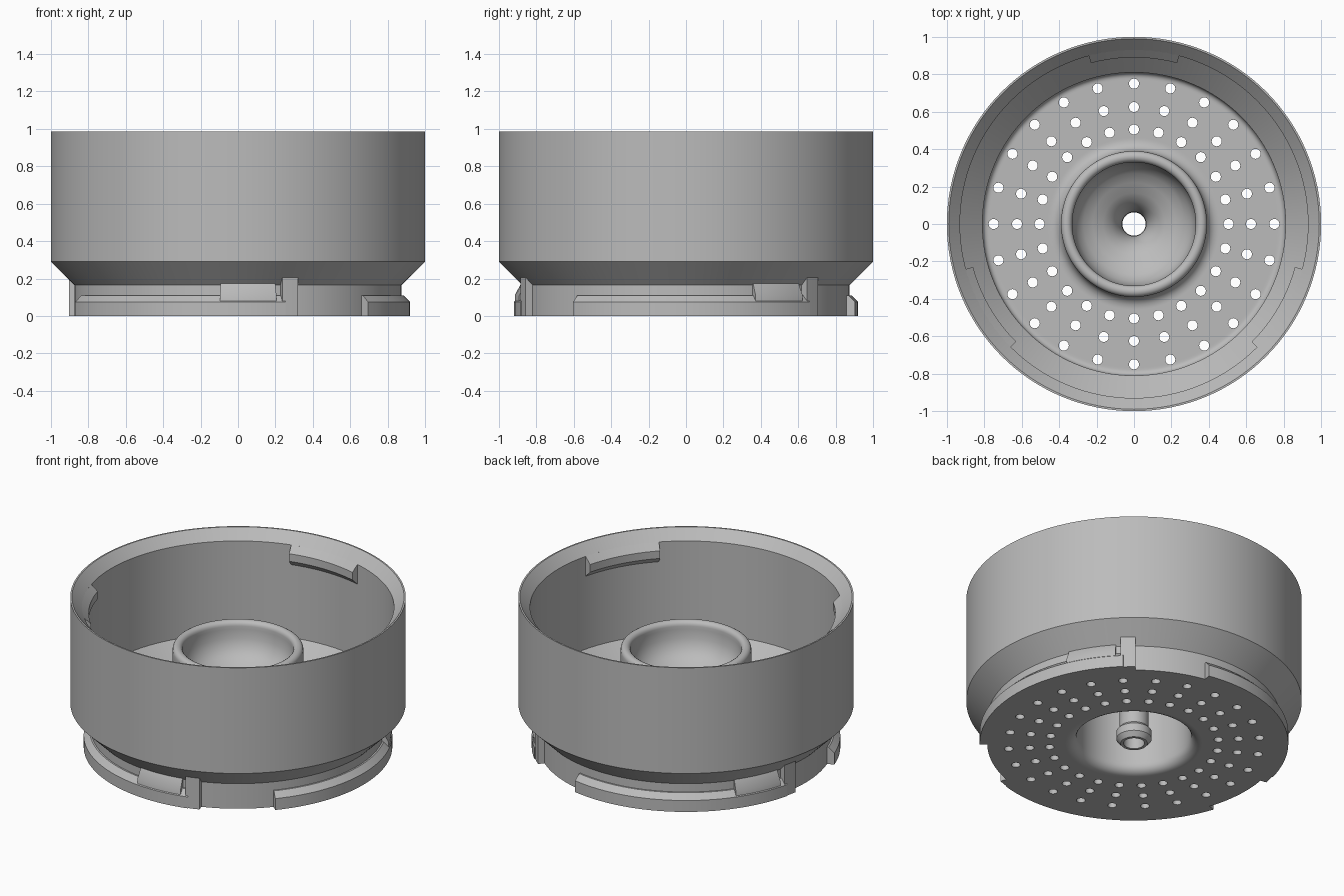
import bpy, bmesh, math

cube = bpy.data.objects.get("Cube")
if cube:
    bpy.data.objects.remove(cube, do_unlink=True)

SEGMENTS = 128

gray = bpy.data.materials.new("plain gray")
gray.use_nodes = True
gray.diffuse_color = (0.5, 0.5, 0.5, 1)
gray.node_tree.nodes["Principled BSDF"].inputs["Base Color"].default_value = (0.5, 0.5, 0.5, 1)


def finish(bm, name):
    """Turn a bmesh into a linked object with outward normals."""
    bmesh.ops.recalc_face_normals(bm, faces=bm.faces)
    mesh = bpy.data.meshes.new(name)
    bm.to_mesh(mesh)
    bm.free()
    mesh.materials.append(gray)
    obj = bpy.data.objects.new(name, mesh)
    bpy.context.collection.objects.link(obj)
    return obj


def smooth(obj):
    bpy.ops.object.select_all(action="DESELECT")
    obj.select_set(True)
    bpy.context.view_layer.objects.active = obj
    bpy.ops.object.shade_smooth_by_angle(angle=math.radians(28))


def sweep(name, profile, start=0, end=360, steps=SEGMENTS):
    """Sweep a closed (radius, height) profile around z, capped unless a full turn."""
    bm = bmesh.new()
    full = end - start == 360
    rings = []
    for i in range(steps if full else steps + 1):
        a = math.radians(start + (end - start) * i / steps)
        rings.append([bm.verts.new((r * math.cos(a), r * math.sin(a), z)) for r, z in profile])
    n = len(profile)
    for i in range(steps):
        here, there = rings[i], rings[(i + 1) % len(rings)]
        for j in range(n):
            k = (j + 1) % n
            bm.faces.new((here[j], here[k], there[k], there[j]))
    if not full:
        bm.faces.new(rings[0])
        bm.faces.new(rings[-1])
    return finish(bm, name)


def fillet(cx, cz, radius, a0, a1, steps=5):
    """Points along a rounded corner of the profile."""
    angles = [math.radians(a0 + (a1 - a0) * i / steps) for i in range(steps + 1)]
    return [(cx + radius * math.cos(a), cz + radius * math.sin(a)) for a in angles]


# Basket: outer shell, chamfered rim, stepped wall, floor, hollow hub and spout
basket_profile = (
    [(0.875, 0), (0.875, 0.165), (1, 0.29), (1, 0.985), (0.99, 0.985)]
    + [(0.93, 0.92), (0.93, 0.31), (0.81, 0.19)]
    + fillet(0.78, 0.10, 0.03, 0, -90)
    + [(0.77, 0.07), (0.46, 0.07)]
    + fillet(0.45, 0.13, 0.06, 270, 180)
    + [(0.39, 0.15), (0.39, 0.62)]
    + fillet(0.36, 0.64, 0.03, 0, 180, 8)
    + [(0.33, 0.62), (0.325, 0.56), (0.305, 0.505), (0.27, 0.465), (0.22, 0.435)]
    + [(0.165, 0.41), (0.12, 0.375), (0.085, 0.325), (0.065, 0.26), (0.062, 0.2)]
    + [(0.062, 0), (0.08, 0), (0.105, 0.03), (0.105, 0.08), (0.087, 0.1), (0.087, 0.25)]
    + [(0.11, 0.3), (0.16, 0.35), (0.25, 0.39), (0.31, 0.44), (0.34, 0.42), (0.34, 0.1)]
    + fillet(0.4, 0.06, 0.06, 180, 270)
    + [(0.41, 0)]
)
basket = sweep("basket", basket_profile)

# Perforations: three rings of small holes through the floor
bm = bmesh.new()
for ring in (0.505, 0.625, 0.75):
    for i in range(24):
        a = math.tau * i / 24
        made = bmesh.ops.create_cone(bm, cap_ends=True, segments=16,
                                     radius1=0.027, radius2=0.027, depth=0.3)
        bmesh.ops.translate(bm, verts=made["verts"],
                            vec=(ring * math.cos(a), ring * math.sin(a), 0.03))
cutter = finish(bm, "hole_cutter")
cutter.hide_render = True

bpy.context.view_layer.objects.active = basket
cut = basket.modifiers.new("holes", "BOOLEAN")
cut.operation = "DIFFERENCE"
cut.solver = "EXACT"
cut.object = cutter
bpy.ops.object.modifier_apply(modifier=cut.name)
bpy.data.objects.remove(cutter, do_unlink=True)
smooth(basket)

# Bayonet fittings, repeated three times around the axis
tab = [(0.96, 0.95), (0.89, 0.88), (0.89, 0.83), (0.93, 0.79), (0.96, 0.79)]
lug = [(0.85, 0), (0.92, 0), (0.92, 0.075), (0.885, 0.11), (0.85, 0.11)]
detent = [(0.85, 0.05), (0.915, 0.05), (0.915, 0.11), (0.88, 0.178), (0.85, 0.178)]
stop = [(0.85, 0), (0.915, 0), (0.915, 0.208), (0.85, 0.208)]
for n, turn in enumerate((0, 120, 240), 1):
    for part, profile, start, end in (
        ("rim_tab", tab, 75, 105),
        ("base_lug", lug, -41, 46),
        ("lug_detent", detent, 24, 43),
        ("lug_stop", stop, 45, 50.5),
    ):
        steps = max(2, round((end - start) / 3))
        smooth(sweep(f"{part}_{n}", profile, start + turn, end + turn, steps))
